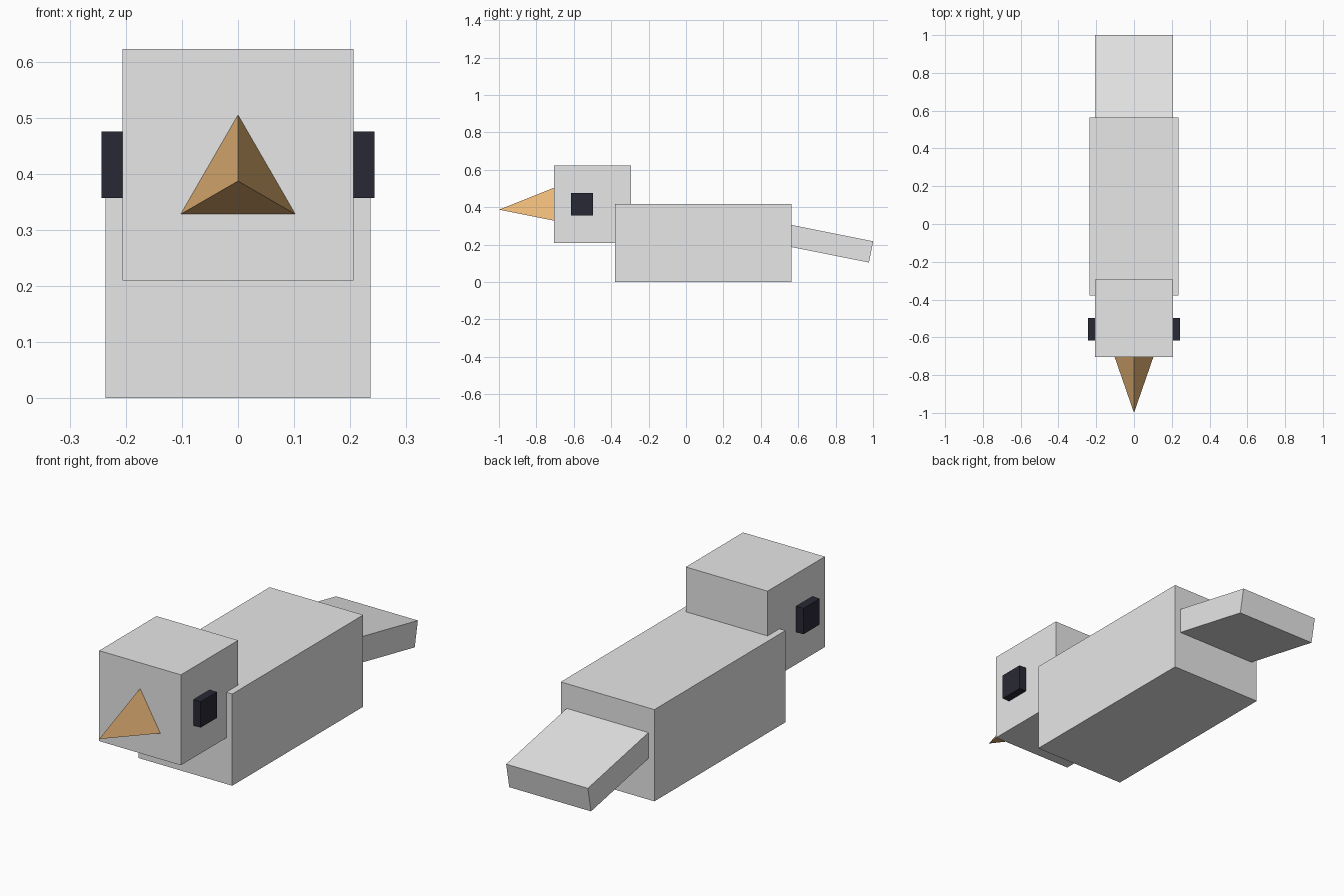
import bpy
from math import radians

if "Cube" in bpy.data.objects:
    bpy.data.objects.remove(bpy.data.objects["Cube"], do_unlink=True)


def material(name, rgb):
    mat = bpy.data.materials.new(name)
    mat.use_nodes = True
    mat.diffuse_color = (*rgb, 1)
    mat.node_tree.nodes["Principled BSDF"].inputs["Base Color"].default_value = (*rgb, 1)
    return mat


def finish(name, mat):
    obj = bpy.context.object
    obj.name = name
    obj.data.name = name
    obj.data.materials.append(mat)
    return obj


def box(name, mat, centre, size, tilt=0):
    bpy.ops.mesh.primitive_cube_add(size=1, location=centre, rotation=(radians(tilt), 0, 0))
    obj = finish(name, mat)
    obj.scale = size
    bpy.ops.object.transform_apply(location=False, rotation=False, scale=True)
    return obj


grey = material("light grey", (0.8, 0.8, 0.8))
tan = material("tan", (0.8, 0.46, 0.18))
dark = material("dark navy", (0.022, 0.022, 0.036))

# Body, head and drooping tail
box("body", grey, (0, 0.093, 0.209), (0.472, 0.943, 0.418))
box("head", grey, (0, -0.499, 0.416), (0.412, 0.412, 0.412))
box("tail", grey, (0, 0.70, 0.219), (0.412, 0.59, 0.116), tilt=-11.3)

# Three-sided beak pointing forward
bpy.ops.mesh.primitive_cone_add(vertices=3, radius1=0.118, radius2=0, depth=0.295,
                                location=(0, -0.8525, 0.387), rotation=(radians(90), 0, 0))
finish("beak", tan)

# Eyes on both sides of the head
for side, sign in (("left", 1), ("right", -1)):
    box(side + "_eye", dark, (sign * 0.213, -0.557, 0.416), (0.06, 0.117, 0.118))
